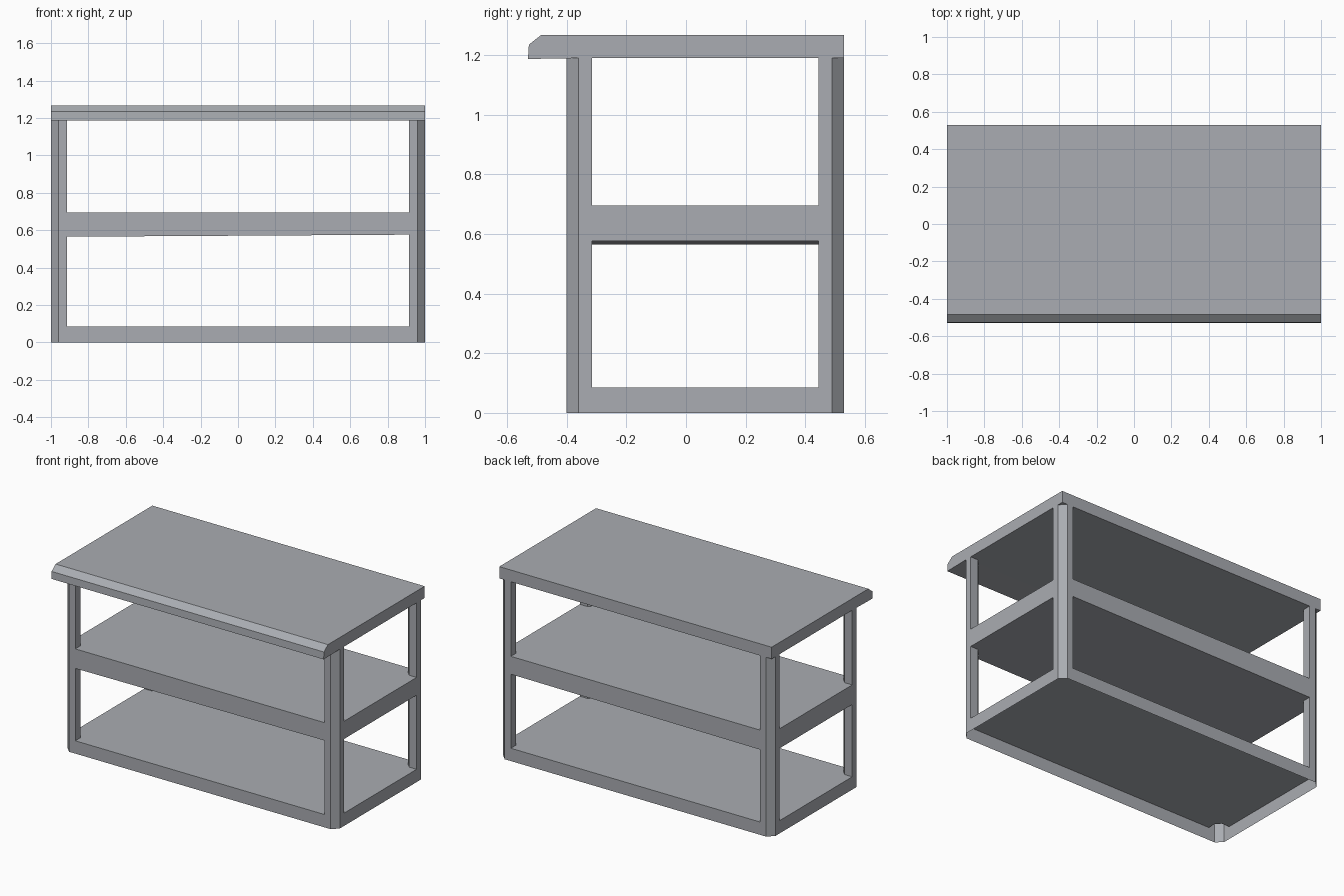
import bpy, bmesh

if "Cube" in bpy.data.objects:
    bpy.data.objects.remove(bpy.data.objects["Cube"])

grey = bpy.data.materials.new("blue grey")
grey.diffuse_color = (0.40, 0.415, 0.445, 1)
grey.use_nodes = True
grey.node_tree.nodes["Principled BSDF"].inputs["Base Color"].default_value = grey.diffuse_color

HX, HY, YC = 1.0, 0.465, 0.065   # half sizes and y centre of the frame
CUT, POST, INNER = 0.04, 0.085, 0.03
MID_LOW = lambda x: 0.571 + 0.006 * x   # slightly tilted underside of the middle shelf


def finish(name, bm):
    mesh = bpy.data.meshes.new(name)
    bm.to_mesh(mesh)
    bm.free()
    mesh.materials.append(grey)
    obj = bpy.data.objects.new(name, mesh)
    bpy.context.collection.objects.link(obj)
    return obj


def prism(name, loop, low, high, bottom=None, top=None):
    """Walls around a counter-clockwise loop, with optional cap outlines."""
    bm = bmesh.new()
    lo = [bm.verts.new((x, y, low(x))) for x, y in loop]
    hi = [bm.verts.new((x, y, high(x))) for x, y in loop]
    n = len(loop)
    for i in range(n):
        j = (i + 1) % n
        bm.faces.new((lo[i], lo[j], hi[j], hi[i]))
    if bottom:
        bm.faces.new([bm.verts.new((x, y, low(x))) for x, y in reversed(bottom)])
    if top:
        bm.faces.new([bm.verts.new((x, y, high(x))) for x, y in top])
    return finish(name, bm)


def flat(z):
    return lambda x: z


def around(corner):
    """Repeat a front-right style corner (insets from the corner) on all four corners."""
    pts = []
    for sx, sy in ((1, -1), (1, 1), (-1, 1), (-1, -1)):
        part = [(sx * (HX - a), YC + sy * (HY - b)) for a, b in corner]
        pts += part if sx * sy < 0 else part[::-1]
    return pts


outline = around([(CUT, 0), (0, CUT)])
notched = around([(POST, 0), (POST, POST - INNER), (POST - INNER, POST), (0, POST)])

# Base: open underneath, panel cut out around the hollow posts
prism("base_shelf", outline, flat(0), flat(0.085), top=notched)

# Middle shelf
prism("middle_shelf", outline, MID_LOW, flat(0.695), bottom=outline, top=outline)

# Corner posts, bevelled outside and inside
section = [(POST, 0), (CUT, 0), (0, CUT), (0, POST), (POST - INNER, POST), (POST, POST - INNER)]
loops = around(section)
for i, place in enumerate(("front_right", "back_right", "back_left", "front_left")):
    loop = loops[i * 6:i * 6 + 6]
    prism("lower_post_" + place, loop, flat(0.085), MID_LOW)
    prism("upper_post_" + place, loop, flat(0.695), flat(1.19))

# Countertop: side profile extruded along x
profile = [(-0.53, 1.187), (-0.35, 1.19), (0.53, 1.19), (0.53, 1.268), (-0.485, 1.268), (-0.527, 1.235)]
bm = bmesh.new()
face = bm.faces.new([bm.verts.new((-HX, y, z)) for y, z in profile])
ext = bmesh.ops.extrude_face_region(bm, geom=[face], use_keep_orig=True)
bmesh.ops.translate(bm, vec=(2 * HX, 0, 0),
                    verts=[v for v in ext["geom"] if isinstance(v, bmesh.types.BMVert)])
bmesh.ops.recalc_face_normals(bm, faces=bm.faces)
finish("countertop", bm)
